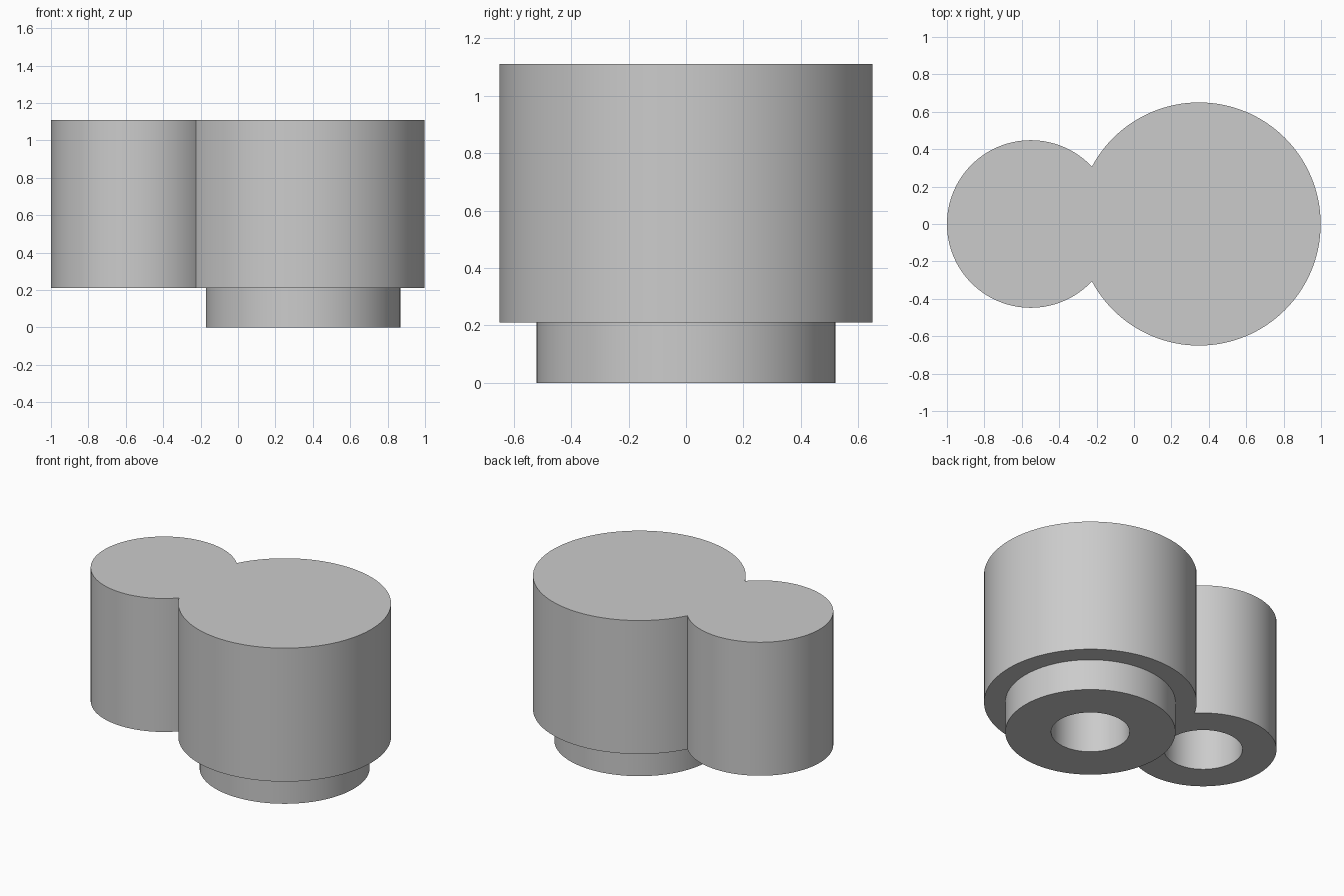
import bpy
import math

cube = bpy.data.objects.get("Cube")
if cube:
    bpy.data.objects.remove(cube, do_unlink=True)

BIG_X, SMALL_X = 0.348, -0.552
BOTTOM, TOP = 0.21, 1.11
HOLE_R, HOLE_TOP = 0.24, 0.9

grey = bpy.data.materials.new("light grey")
grey.use_nodes = True
colour = (0.6, 0.6, 0.6, 1)
grey.diffuse_color = colour
grey.node_tree.nodes["Principled BSDF"].inputs["Base Color"].default_value = colour


def cylinder(name, x, radius, z0, z1, sides=128):
    bpy.ops.mesh.primitive_cylinder_add(
        vertices=sides, radius=radius, depth=z1 - z0, location=(x, 0, (z0 + z1) / 2))
    obj = bpy.context.object
    obj.name = name
    obj.data.materials.append(grey)
    return obj


def combine(target, tool, operation):
    """Apply a boolean and discard the tool."""
    mod = target.modifiers.new(tool.name, "BOOLEAN")
    mod.operation, mod.object, mod.solver = operation, tool, "EXACT"
    bpy.context.view_layer.objects.active = target
    bpy.ops.object.modifier_apply(modifier=mod.name)
    bpy.data.objects.remove(tool, do_unlink=True)


# Two merged drums with a stepped boss under the large one
body = cylinder("twin_cylinder_body", BIG_X, 0.65, BOTTOM, TOP)
combine(body, cylinder("small_drum", SMALL_X, 0.448, BOTTOM, TOP), "UNION")
combine(body, cylinder("lower_boss", BIG_X, 0.52, 0, BOTTOM + 0.1), "UNION")

# Blind round holes opening downwards
combine(body, cylinder("boss_hole", BIG_X, HOLE_R, -0.1, HOLE_TOP), "DIFFERENCE")
combine(body, cylinder("drum_hole", SMALL_X, HOLE_R, BOTTOM - 0.1, HOLE_TOP), "DIFFERENCE")

# Smooth walls, crisp rims
bpy.ops.object.select_all(action="DESELECT")
body.select_set(True)
bpy.context.view_layer.objects.active = body
bpy.ops.object.shade_smooth_by_angle(angle=math.radians(30))
